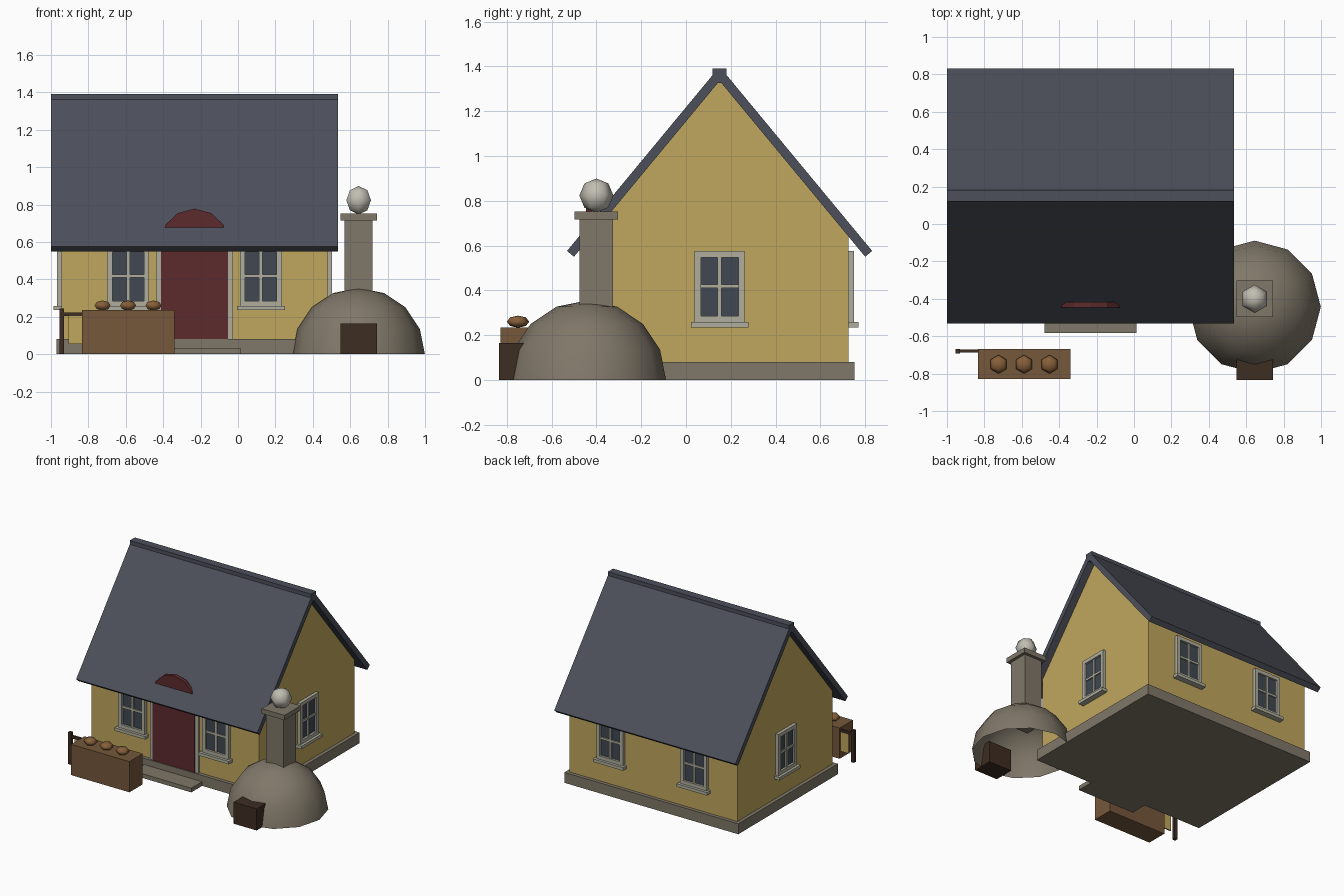
import bpy, bmesh, math
from mathutils import Matrix, Vector

old = bpy.data.objects.get("Cube")
if old:
    bpy.data.objects.remove(old, do_unlink=True)


def material(name, r, g, b):
    m = bpy.data.materials.new(name)
    m.use_nodes = True
    m.diffuse_color = (r, g, b, 1)
    m.node_tree.nodes["Principled BSDF"].inputs["Base Color"].default_value = (r, g, b, 1)
    return m


PLASTER = material("yellow plaster", .53, .39, .11)
SLATE = material("slate roof", .072, .080, .103)
STONE = material("grey stone", .215, .185, .140)
TRIM = material("pale trim", .43, .42, .34)
RED = material("red door paint", .110, .024, .026)
WOOD = material("brown wood", .178, .095, .043)
BREAD = material("bread crust", .240, .115, .042)
DARK = material("dark wood", .048, .026, .016)
SMOKE = material("pale smoke", .53, .51, .44)
GLASS = material("window glass", .052, .064, .084)


def finish(name, bm, mat, smooth=False, matrix=None):
    if matrix:
        bm.transform(matrix)
    bmesh.ops.recalc_face_normals(bm, faces=bm.faces)
    for f in bm.faces:
        f.smooth = smooth
    me = bpy.data.meshes.new(name)
    bm.to_mesh(me)
    bm.free()
    me.materials.append(mat)
    ob = bpy.data.objects.new(name, me)
    bpy.context.collection.objects.link(ob)
    return ob


def box(name, x, y, z, mat, matrix=None):
    """Box from (min, max) ranges."""
    bm = bmesh.new()
    bmesh.ops.create_cube(bm, size=1)
    for v in bm.verts:
        v.co = Vector(r[0] + (c + .5) * (r[1] - r[0]) for c, r in zip(v.co, (x, y, z)))
    return finish(name, bm, mat, matrix=matrix)


def prism(name, points, depth, mat):
    """Extrude a closed 3D outline along the depth vector."""
    bm = bmesh.new()
    face = bm.faces.new([bm.verts.new(p) for p in points])
    ext = bmesh.ops.extrude_face_region(bm, geom=[face], use_keep_orig=True)
    moved = [g for g in ext["geom"] if isinstance(g, bmesh.types.BMVert)]
    bmesh.ops.translate(bm, verts=moved, vec=depth)
    return finish(name, bm, mat)


def ball(name, centre, radius, sides, rings, mat, squash=1, half=False):
    bm = bmesh.new()
    bmesh.ops.create_uvsphere(bm, u_segments=sides, v_segments=rings, radius=radius)
    if half:
        low = [v for v in bm.verts if v.co.z < -.001]
        bmesh.ops.delete(bm, geom=low, context='VERTS')
    m = Matrix.Translation(centre) @ Matrix.Diagonal((1, 1, squash, 1))
    return finish(name, bm, mat, True, m)


# House body
CX, CY = -.2325, .15
HX, HY = .71, .575
APEX, SLOPE = 1.335, 1.208
eave = APEX - SLOPE * HY
x0 = CX - HX
box("foundation", (x0 - .027, CX + HX + .027), (CY - HY - .027, CY + HY + .027), (0, .08), STONE)
outline = [(-HY, .08), (HY, .08), (HY, eave), (0, APEX), (-HY, eave)]
prism("walls", [(x0, CY + y, z) for y, z in outline], (2 * HX, 0, 0), PLASTER)

# Roof slabs and ridge cap
ROOF_X, ROOF_LEN, OVER = -1, 1.535, .65
ny, nz = .031, .026
for side, label in ((-1, "front"), (1, "back")):
    low = APEX - SLOPE * OVER
    pts = [(0, APEX), (OVER, low), (OVER + ny, low + nz), (ny, APEX + nz)]
    prism("roof_" + label, [(ROOF_X, CY + side * y, z) for y, z in pts], (ROOF_LEN, 0, 0), SLATE)
box("ridge_cap", (ROOF_X, ROOF_X + ROOF_LEN), (CY - .031, CY + .031), (1.325, 1.39), SLATE)


# Windows, built facing -y and turned to each wall
def window(name, x, y, turn):
    m = Matrix.Translation((x, y, 0)) @ Matrix.Rotation(turn, 4, 'Z')
    w, bottom, top, edge = .112, .257, .575, .028
    box(name + "_glass", (-w + .01, w - .01), (-.009, .005), (bottom + .01, top - .01), GLASS, m)
    for s, label in ((-1, "left"), (1, "right")):
        xs = sorted((s * w, s * (w - edge)))
        box(f"{name}_{label}_jamb", xs, (-.025, 0), (bottom, top), TRIM, m)
    for z, label in ((bottom, "bottom"), (top - edge, "top")):
        box(f"{name}_{label}_rail", (edge - w, w - edge), (-.025, 0), (z, z + edge), TRIM, m)
    box(name + "_upright_bar", (-.009, .009), (-.019, 0), (bottom, top), TRIM, m)
    box(name + "_cross_bar", (-w, w), (-.018, 0), (.41, .427), TRIM, m)
    box(name + "_sill", (-.128, .128), (-.045, 0), (.235, .258), TRIM, m)


for s, label in ((-1, "right"), (1, "left")):
    window(f"front_{label}_window", CX + s * .355, CY - HY, 0)
    window(f"back_{label}_window", CX + s * .355, CY + HY, math.pi)
    window(f"{label}_side_window", CX + s * HX, CY, s * math.pi / 2)

# Arched door, its frame and the step
door_r = .178
arch = [(door_r * math.cos(math.radians(a)), .6 + door_r * math.sin(math.radians(a)))
        for a in range(0, 181, 30)]
door = [(-door_r, .08), (door_r, .08)] + arch
prism("door", [(CX + x, -.447, z) for x, z in door], (0, .03, 0), RED)
box("door_frame", (CX - .205, CX + .205), (-.44, -.42), (.08, .6), TRIM)
box("door_step", (CX - .245, CX + .245), (-.583, -.44), (0, .032), STONE)

# Outdoor oven with chimney and puff of smoke
OX = .645
ball("oven_dome", (OX, -.443, 0), .354, 12, 8, STONE, half=True)
box("oven_mouth", (OX - .098, OX + .098), (-.835, -.68), (0, .165), DARK)
box("chimney", (OX - .075, OX + .075), (-.475, -.325), (.2, .72), STONE)
box("chimney_cap", (OX - .097, OX + .097), (-.497, -.303), (.715, .752), STONE)
ball("smoke_puff", (OX, -.4, .823), .076, 6, 4, SMOKE)

# Bread stall
box("stall_counter", (-.835, -.34), (-.828, -.667), (0, .235), WOOD)
for i in range(3):
    ball(f"bread_loaf_{i + 1}", (-.724 + i * .136, -.75, .26), .05, 6, 4, BREAD, squash=.54)

# Hanging sign beside the stall
box("sign_post", (-.955, -.93), (-.692, -.668), (0, .245), DARK)
box("sign_arm", (-.94, -.83), (-.688, -.672), (.203, .223), DARK)
box("sign_board", (-.905, -.83), (-.685, -.675), (.055, .205), PLASTER)
